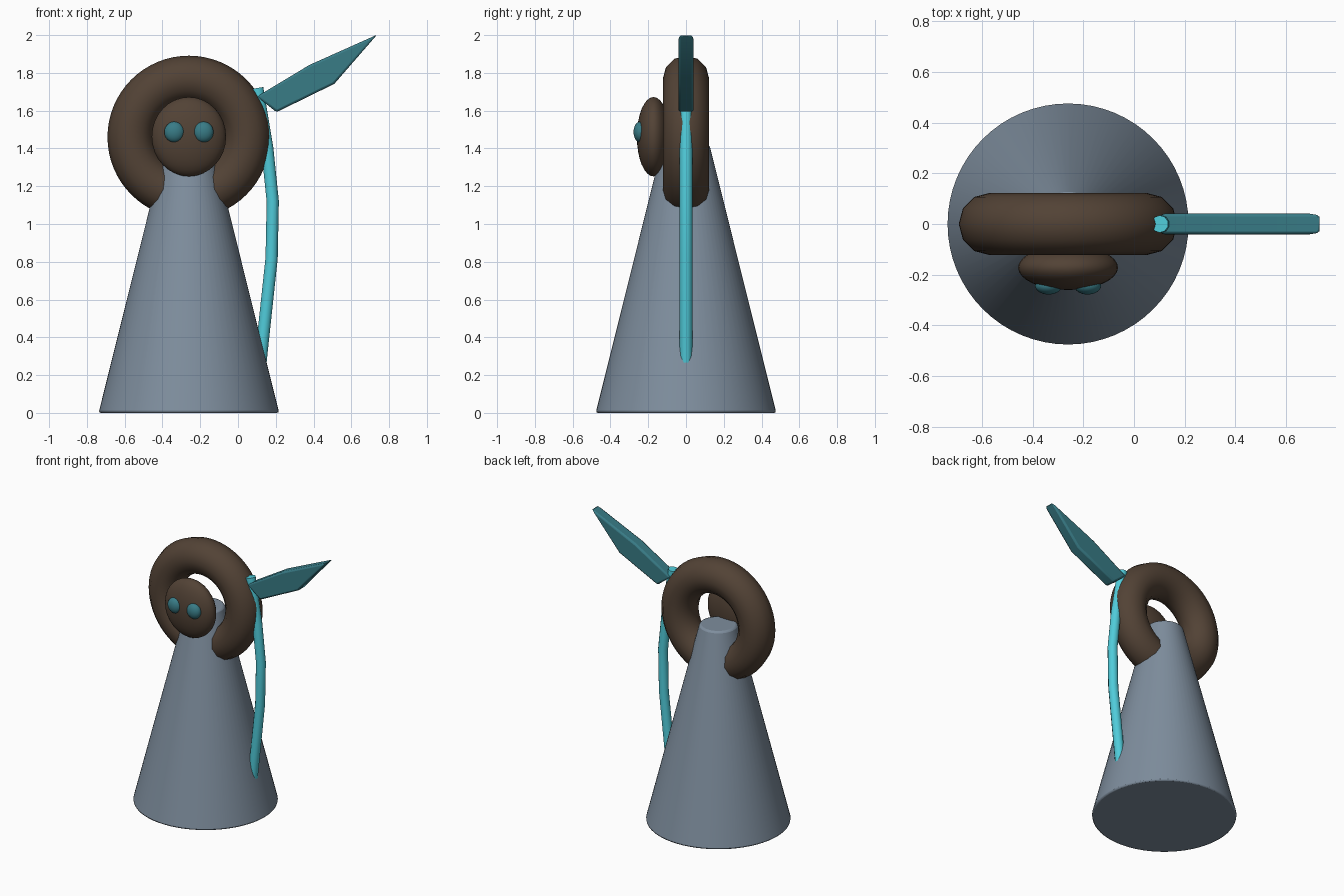
import bpy, bmesh, math

if "Cube" in bpy.data.objects:
    bpy.data.objects.remove(bpy.data.objects["Cube"])

CX = -0.26  # body axis


def material(name, rgb):
    m = bpy.data.materials.new(name)
    m.diffuse_color = (*rgb, 1)
    m.use_nodes = True
    m.node_tree.nodes["Principled BSDF"].inputs["Base Color"].default_value = m.diffuse_color
    return m


SLATE = material("slate", (0.21, 0.27, 0.34))
BROWN = material("brown", (0.085, 0.055, 0.036))
TEAL = material("teal", (0.04, 0.2, 0.24))
CYAN = material("cyan", (0.08, 0.6, 0.7))


def finish(name, mat, angle=35):
    ob = bpy.context.object
    ob.name = name
    ob.data.materials.append(mat)
    bpy.ops.object.transform_apply(location=False, rotation=True, scale=True)
    bpy.ops.object.shade_smooth_by_angle(angle=math.radians(angle))
    return ob


def bevel(ob, width, segments):
    mod = ob.modifiers.new("bevel", "BEVEL")
    mod.width, mod.segments = width, segments


def ellipsoid(name, loc, size, mat):
    bpy.ops.mesh.primitive_uv_sphere_add(segments=32, ring_count=16, radius=1, location=loc)
    bpy.context.object.scale = size
    return finish(name, mat)


def mesh_object(name, bm, mat, angle=35):
    me = bpy.data.meshes.new(name)
    bm.to_mesh(me)
    bm.free()
    ob = bpy.data.objects.new(name, me)
    bpy.context.collection.objects.link(ob)
    bpy.ops.object.select_all(action="DESELECT")
    ob.select_set(True)
    bpy.context.view_layer.objects.active = ob
    return finish(name, mat, angle)


# Robe: tapered cone with a flat top
bpy.ops.mesh.primitive_cone_add(vertices=64, radius1=0.478, radius2=0.124,
                                depth=1.42, location=(CX, 0, 0.71))
bevel(finish("robe", SLATE), 0.012, 2)

# Hood ring: thick upright torus sunk into the robe
bpy.ops.mesh.primitive_torus_add(major_segments=64, minor_segments=12, major_radius=0.308,
                                 minor_radius=0.123, location=(CX, 0, 1.46),
                                 rotation=(math.pi / 2, 0, 0))
finish("hood_ring", BROWN, 50)

# Face and eyes
ellipsoid("face", (CX, -0.172, 1.462), (0.197, 0.088, 0.21), BROWN)
for side, label in ((-1, "left"), (1, "right")):
    ellipsoid("eye_" + label, (CX + side * 0.077, -0.243, 1.487), (0.053, 0.035, 0.055), TEAL)

# Pole: bent tube running beside the robe
path = [(0.102, 1.72), (0.155, 1.40), (0.184, 1.12), (0.178, 0.82), (0.133, 0.40), (0.112, 0.20)]
curve = bpy.data.curves.new("pole", "CURVE")
curve.dimensions = "3D"
curve.bevel_depth = 0.034
curve.bevel_resolution = 3
curve.use_fill_caps = True
spline = curve.splines.new("POLY")
spline.points.add(len(path) - 1)
for p, (x, z) in zip(spline.points, path):
    p.co = (x, 0, z, 1)
pole = bpy.data.objects.new("pole", curve)
bpy.context.collection.objects.link(pole)
bpy.ops.object.select_all(action="DESELECT")
pole.select_set(True)
bpy.context.view_layer.objects.active = pole
bpy.ops.object.convert(target="MESH")
finish("pole", CYAN, 50)

# Blade: flat outline extruded through its thickness
outline = [(0.10, 1.675), (0.378, 1.842), (0.736, 2.002), (0.51, 1.742), (0.204, 1.592)]
bm = bmesh.new()
face = bm.faces.new([bm.verts.new((x, -0.041, z)) for x, z in outline])
ext = bmesh.ops.extrude_face_region(bm, geom=[face])
bmesh.ops.translate(bm, vec=(0, 0.082, 0),
                    verts=[v for v in ext["geom"] if isinstance(v, bmesh.types.BMVert)])
bmesh.ops.recalc_face_normals(bm, faces=bm.faces)
blade = mesh_object("blade", bm, TEAL)
bevel(blade, 0.012, 2)
